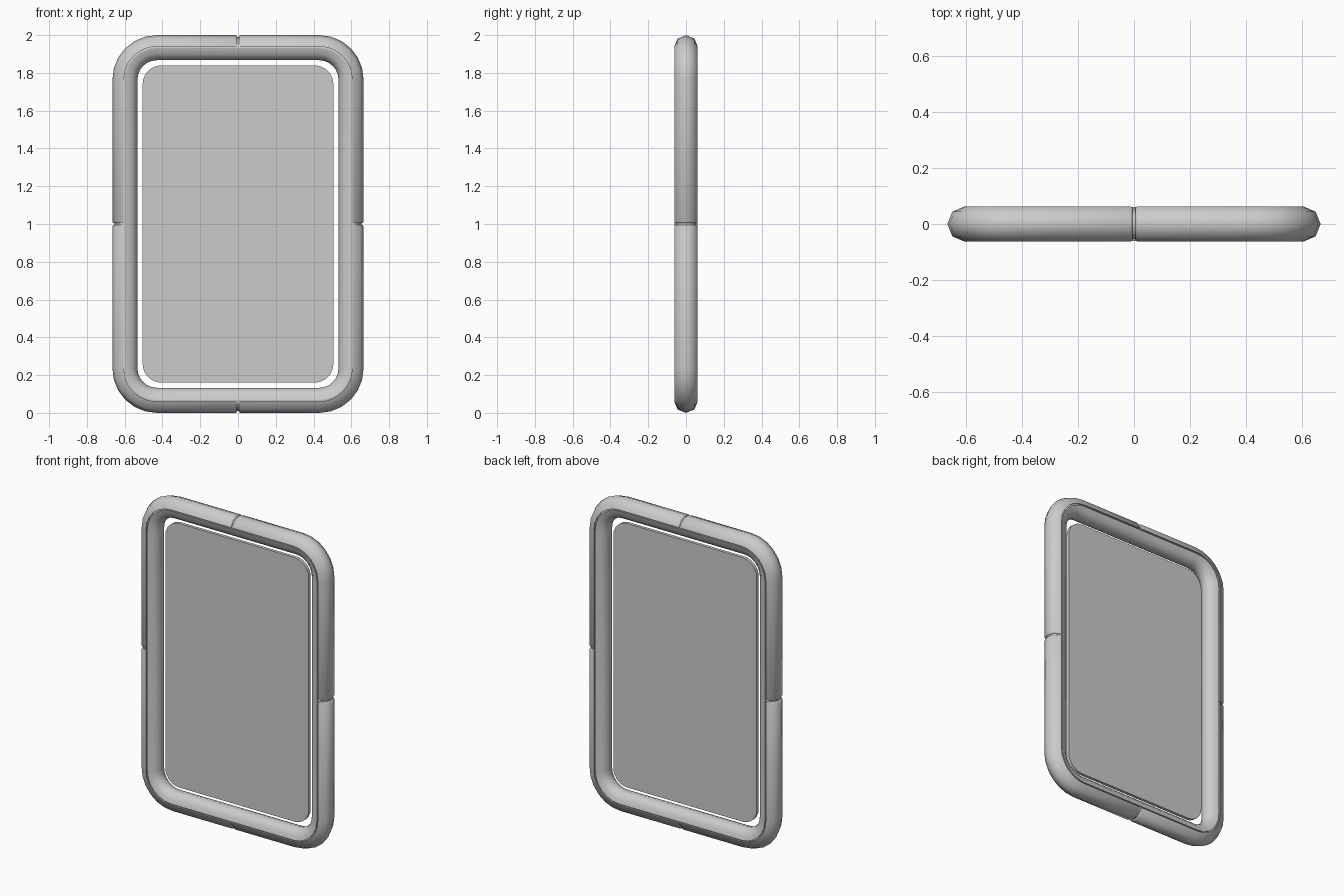
import bpy, bmesh, math

if "Cube" in bpy.data.objects:
    bpy.data.objects.remove(bpy.data.objects["Cube"])

HX, HZ, R = 0.665, 1.0, 0.235   # outer half width, half height, corner radius
GAP, SEGS = 0.006, 6
MID = 0.06                      # distance from outer edge to the tube seam


def half_tube(center, rx, ry, n, side):
    """Half-ellipse of (depth from outer edge, y); side -1 bulges outward, 1 inward."""
    return [(center + side * rx * math.sin(math.pi * i / n), ry * math.cos(math.pi * i / n))
            for i in range(n + 1)]


def corner(d, y, sx, sz, r=R):
    """Corner arc from the top/bottom side round to the left/right side."""
    pts = []
    for i in range(SEGS + 1):
        a = math.pi / 2 * i / SEGS
        pts.append((sx * (HX - r + (r - d) * math.sin(a)), y,
                    HZ + sz * (HZ - r + (r - d) * math.cos(a))))
    return pts


def full_loop(d, y, r=R):
    return (corner(d, y, 1, 1, r) + corner(d, y, 1, -1, r)[::-1]
            + corner(d, y, -1, -1, r) + corner(d, y, -1, 1, r)[::-1])


def finish(bm, name):
    bmesh.ops.recalc_face_normals(bm, faces=bm.faces)
    me = bpy.data.meshes.new(name)
    bm.to_mesh(me)
    bm.free()
    ob = bpy.data.objects.new(name, me)
    bpy.context.collection.objects.link(ob)
    bpy.ops.object.select_all(action='DESELECT')
    ob.select_set(True)
    bpy.context.view_layer.objects.active = ob
    bpy.ops.object.shade_smooth_by_angle(angle=math.radians(60))
    return ob


def skin(rails, name, closed):
    """Join a closed set of profile rails into a tube."""
    bm = bmesh.new()
    rows = [[bm.verts.new(p) for p in rail] for rail in rails]
    n, m = len(rows), len(rows[0])
    for i in range(n):
        a, b = rows[i], rows[(i + 1) % n]
        for j in range(m if closed else m - 1):
            k = (j + 1) % m
            bm.faces.new((a[j], a[k], b[k], b[j]))
    if not closed:
        bm.faces.new([r[0] for r in rows])
        bm.faces.new([r[-1] for r in rows])
    return finish(bm, name)


# Four outer bumper quarters, with chamfered ends at the gaps
profile = half_tube(MID, 0.06, 0.062, 4, -1)
for sx, xn in ((1, "right"), (-1, "left")):
    for sz, zn in ((1, "upper"), (-1, "lower")):
        rails = []
        for d, y in profile:
            ds, ys = MID + (d - MID) * 0.92, y * 0.95
            start = [(sx * GAP, ys, HZ + sz * (HZ - ds)),
                     (sx * (GAP + 0.006), y, HZ + sz * (HZ - d))]
            end = [(sx * (HX - d), y, HZ + sz * (GAP + 0.006)),
                   (sx * (HX - ds), ys, HZ + sz * GAP)]
            rails.append(start + corner(d, y, sx, sz) + end)
        skin(rails, f"outer_frame_{zn}_{xn}", False)

# Continuous core seen inside the gaps and along the seam
core = half_tube(MID, 0.05, 0.053, 4, -1) + [(MID + 0.02, -0.053), (MID + 0.02, 0.053)]
skin([full_loop(d, y) for d, y in core], "frame_core", True)

# Rounded inner ring
inner = half_tube(MID + 0.008, 0.065, 0.06, 6, 1)
skin([full_loop(d, y) for d, y in inner], "inner_frame", True)

# Thin panel floating in the opening
bm = bmesh.new()
front, back = ([bm.verts.new(p) for p in full_loop(0.16, y, 0.26)] for y in (-0.01, 0.01))
bm.faces.new(front)
bm.faces.new(back)
for j in range(len(front)):
    k = (j + 1) % len(front)
    bm.faces.new((front[j], front[k], back[k], back[j]))
finish(bm, "panel")
